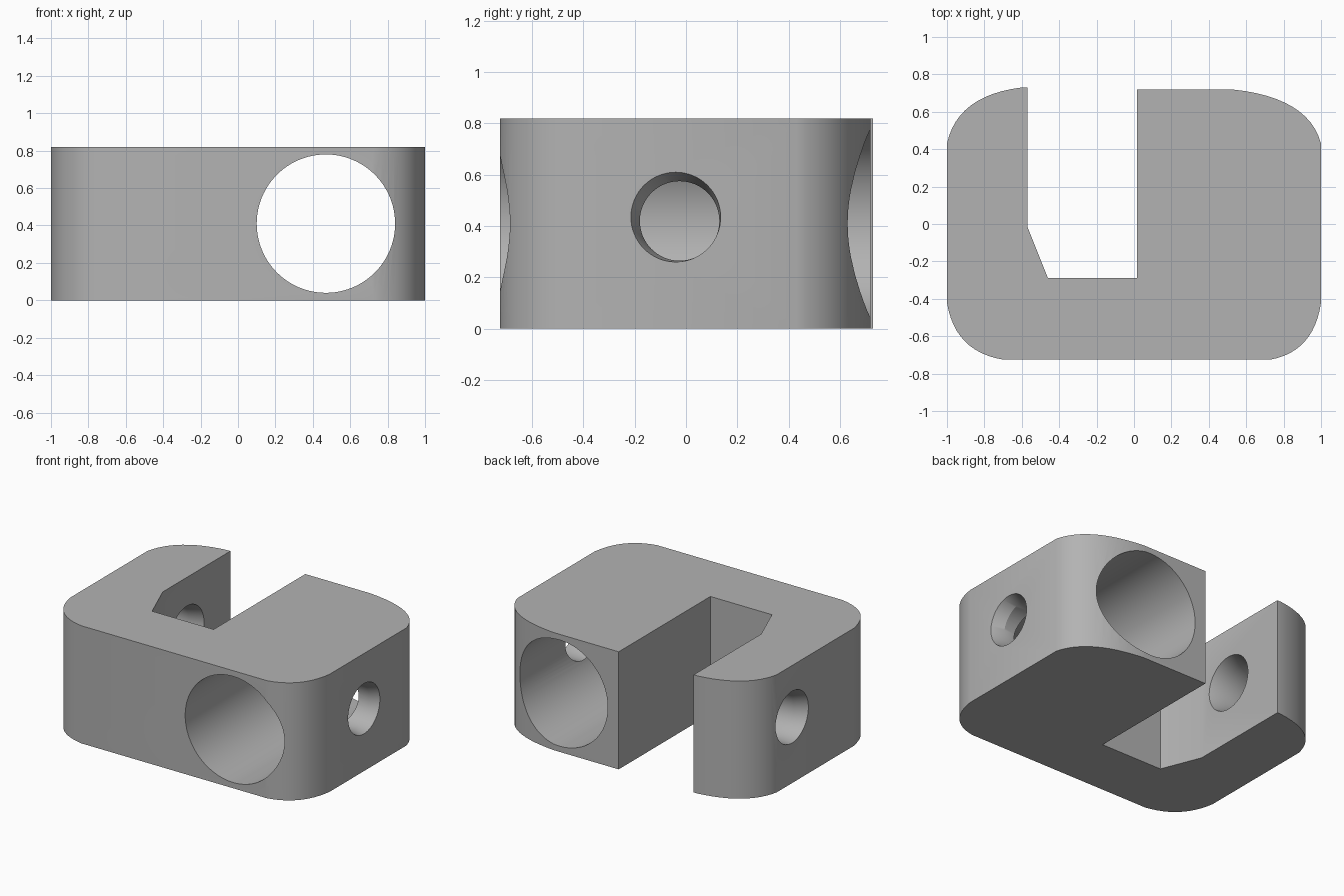
import bpy, bmesh, math
from mathutils import Vector

if "Cube" in bpy.data.objects:
    bpy.data.objects.remove(bpy.data.objects["Cube"], do_unlink=True)

HEIGHT = 0.82

grey = bpy.data.materials.new("plain grey")
grey.use_nodes = True
colour = (0.45, 0.45, 0.45, 1)
grey.diffuse_color = colour
grey.node_tree.nodes["Principled BSDF"].inputs["Base Color"].default_value = colour


def corner(start, square, end, steps=12):
    """Rounded plan corner, slightly flatter than a tangent curve."""
    a, s, b = Vector(start), Vector(square), Vector(end)
    mid = (a + b) / 2
    c = mid + (s - mid) * 0.72
    return [a.lerp(c, i / steps).lerp(c.lerp(b, i / steps), i / steps)
            for i in range(steps + 1)]


def make_object(name, bm):
    bmesh.ops.recalc_face_normals(bm, faces=bm.faces)
    mesh = bpy.data.meshes.new(name)
    bm.to_mesh(mesh)
    bm.free()
    mesh.materials.append(grey)
    ob = bpy.data.objects.new(name, mesh)
    bpy.context.collection.objects.link(ob)
    return ob


def lathe_cutter(name, rings, axis, sides=64):
    """Closed round cutter through rings of (centre, radius)."""
    bm = bmesh.new()
    loops = []
    for centre, r in rings:
        loop = []
        for i in range(sides):
            a = 2 * math.pi * i / sides
            u, v = r * math.cos(a), r * math.sin(a)
            off = Vector((0, u, v)) if axis == "X" else Vector((u, 0, v))
            loop.append(bm.verts.new(Vector(centre) + off))
        loops.append(loop)
    for p, q in zip(loops, loops[1:]):
        for i in range(sides):
            j = (i + 1) % sides
            bm.faces.new((p[i], p[j], q[j], q[i]))
    bm.faces.new(loops[0])
    bm.faces.new(loops[-1])
    ob = make_object(name, bm)
    ob.hide_render = True
    return ob


# Clamp body: rounded block with a slot open to the back
outline = corner((-0.70, -0.725), (-1, -0.725), (-1, -0.42))[::-1]
outline += corner((0.73, -0.725), (1, -0.725), (1, -0.42))
outline += corner((1, 0.43), (1, 0.72), (0.52, 0.72))
outline += [Vector(p) for p in ((0.015, 0.72), (0.015, -0.29), (-0.46, -0.29),
                                (-0.57, -0.015), (-0.57, 0.73))]
outline += corner((-0.60, 0.73), (-1, 0.73), (-1, 0.43))

bm = bmesh.new()
base = bm.faces.new([bm.verts.new((p.x, p.y, 0)) for p in outline])
top = bmesh.ops.extrude_face_region(bm, geom=[base])["geom"]
bmesh.ops.translate(bm, vec=(0, 0, HEIGHT),
                    verts=[v for v in top if isinstance(v, bmesh.types.BMVert)])
body = make_object("clamp_body", bm)

# Main bore, side screw hole and arm screw hole
cutters = [
    lathe_cutter("main_bore", [((0.47, -1, 0.41), 0.37),
                               ((0.47, 1, 0.41), 0.37)], "Y", 96),
    lathe_cutter("side_hole", [((1.1, -0.04, 0.435), 0.175),
                               ((1.0, -0.04, 0.435), 0.175),
                               ((0.92, -0.025, 0.42), 0.155),
                               ((0.6, -0.025, 0.42), 0.155)], "X"),
    lathe_cutter("arm_hole", [((-1.1, 0.26, 0.46), 0.18),
                              ((-1.0, 0.26, 0.46), 0.18),
                              ((-0.90, 0.255, 0.44), 0.16),
                              ((-0.67, 0.255, 0.43), 0.16),
                              ((-0.57, 0.25, 0.43), 0.19),
                              ((-0.4, 0.25, 0.43), 0.19)], "X"),
]
bpy.ops.object.select_all(action="DESELECT")
bpy.context.view_layer.objects.active = body
body.select_set(True)
for cutter in cutters:
    mod = body.modifiers.new(cutter.name, "BOOLEAN")
    mod.operation = "DIFFERENCE"
    mod.solver = "EXACT"
    mod.object = cutter
    bpy.ops.object.modifier_apply(modifier=mod.name)
    bpy.data.objects.remove(cutter, do_unlink=True)

bpy.ops.object.shade_smooth_by_angle(angle=math.radians(25))
